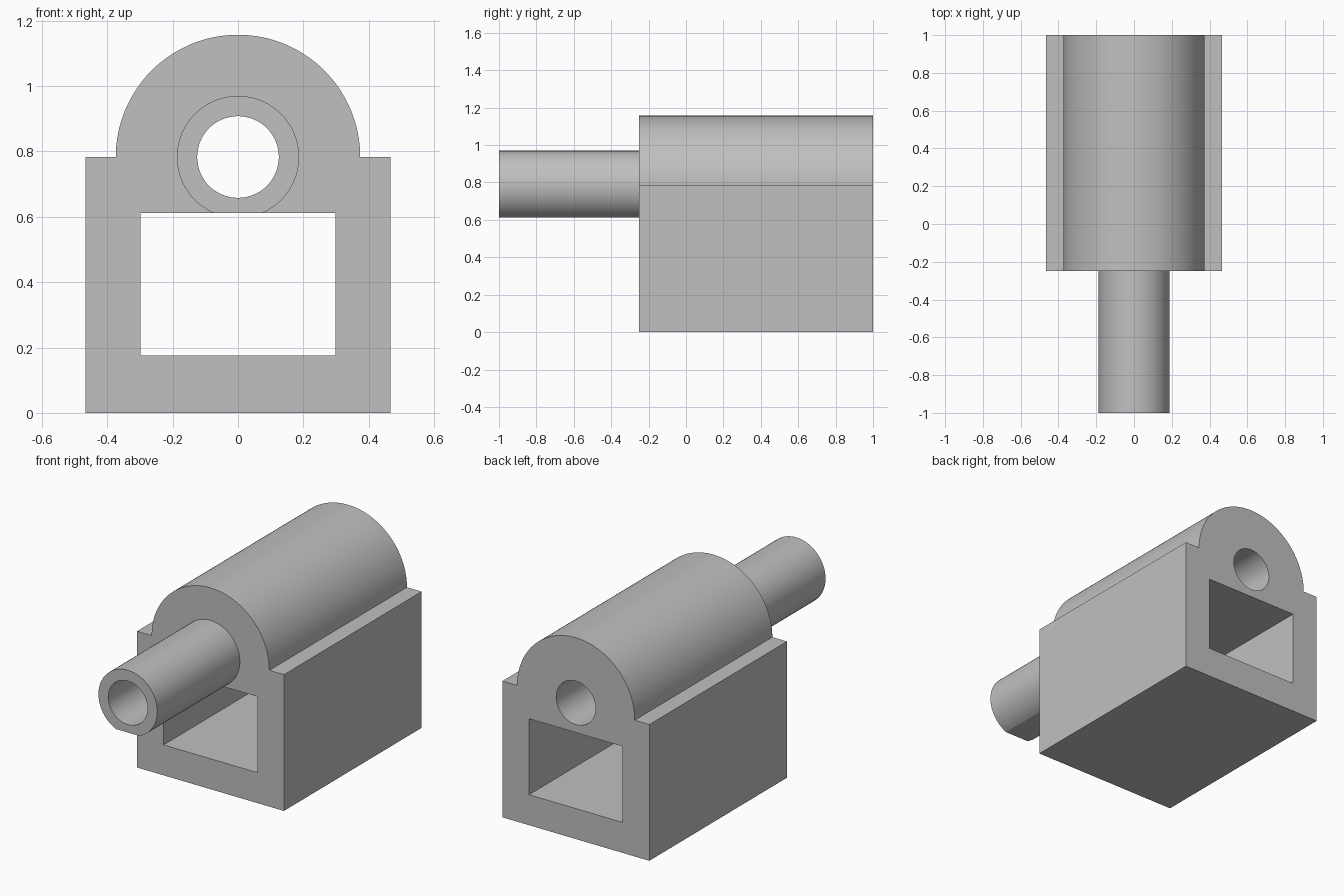
import bpy
import bmesh
from math import sin, cos, pi, asin, radians

default_cube = bpy.data.objects.get("Cube")
if default_cube:
    bpy.data.objects.remove(default_cube, do_unlink=True)

# Main dimensions
AXIS_Z = 0.783
HALF_WIDTH = 0.467
DOME_R = 0.374
TUBE_R = 0.187
BORE_R = 0.125
SLOT_HALF, SLOT_LOW, SLOT_TOP = 0.298, 0.175, 0.612
FRONT, SHOULDER, BACK = -1.0, -0.25, 1.0

grey = bpy.data.materials.new("plain grey")
grey.use_nodes = True
grey.diffuse_color = (0.53, 0.53, 0.53, 1)
grey.node_tree.nodes["Principled BSDF"].inputs["Base Color"].default_value = grey.diffuse_color


def arc(radius, start, end, steps):
    """Points (x, z) along an arc around the bore axis."""
    angles = [start + (end - start) * i / steps for i in range(steps + 1)]
    return [(radius * cos(a), AXIS_Z + radius * sin(a)) for a in angles]


def extrude_profile(name, loops, y0, y1, open_back=False):
    """Extrude an outline with holes from y0 to y1."""
    bm = bmesh.new()
    edges = []
    for loop in loops:
        verts = [bm.verts.new((x, y0, z)) for x, z in loop]
        edges += [bm.edges.new((v, verts[i - 1])) for i, v in enumerate(verts)]
    bmesh.ops.triangle_fill(bm, edges=edges, use_beauty=True, normal=(0, -1, 0))
    result = bmesh.ops.extrude_face_region(bm, geom=bm.faces[:], use_keep_orig=True)
    moved = [g for g in result["geom"] if isinstance(g, bmesh.types.BMVert)]
    bmesh.ops.translate(bm, verts=moved, vec=(0, y1 - y0, 0))
    bmesh.ops.recalc_face_normals(bm, faces=bm.faces[:])
    if open_back:
        cap = [f for f in bm.faces if all(abs(v.co.y - y1) < 1e-5 for v in f.verts)]
        bmesh.ops.delete(bm, geom=cap, context="FACES_ONLY")
    mesh = bpy.data.meshes.new(name)
    bm.to_mesh(mesh)
    bm.free()
    mesh.materials.append(grey)
    obj = bpy.data.objects.new(name, mesh)
    bpy.context.collection.objects.link(obj)
    bpy.ops.object.select_all(action="DESELECT")
    obj.select_set(True)
    bpy.context.view_layer.objects.active = obj
    bpy.ops.object.shade_smooth_by_angle(angle=radians(20))
    return obj


bore = arc(BORE_R, 0, 2 * pi, 64)[:-1]

# Housing: square block with a domed top, a bore and a rectangular tunnel
outline = [(-HALF_WIDTH, 0), (HALF_WIDTH, 0), (HALF_WIDTH, AXIS_Z)]
outline += arc(DOME_R, 0, pi, 64) + [(-HALF_WIDTH, AXIS_Z)]
slot = [(-SLOT_HALF, SLOT_LOW), (SLOT_HALF, SLOT_LOW),
        (SLOT_HALF, SLOT_TOP), (-SLOT_HALF, SLOT_TOP)]
extrude_profile("housing", [outline, bore, slot], SHOULDER, BACK)

# Front tube: round, with a flat along its underside level with the tunnel roof
flat = asin((AXIS_Z - SLOT_TOP) / TUBE_R)
tube = arc(TUBE_R, -flat, pi + flat, 64)
extrude_profile("front_tube", [tube, bore], FRONT, SHOULDER, open_back=True)
